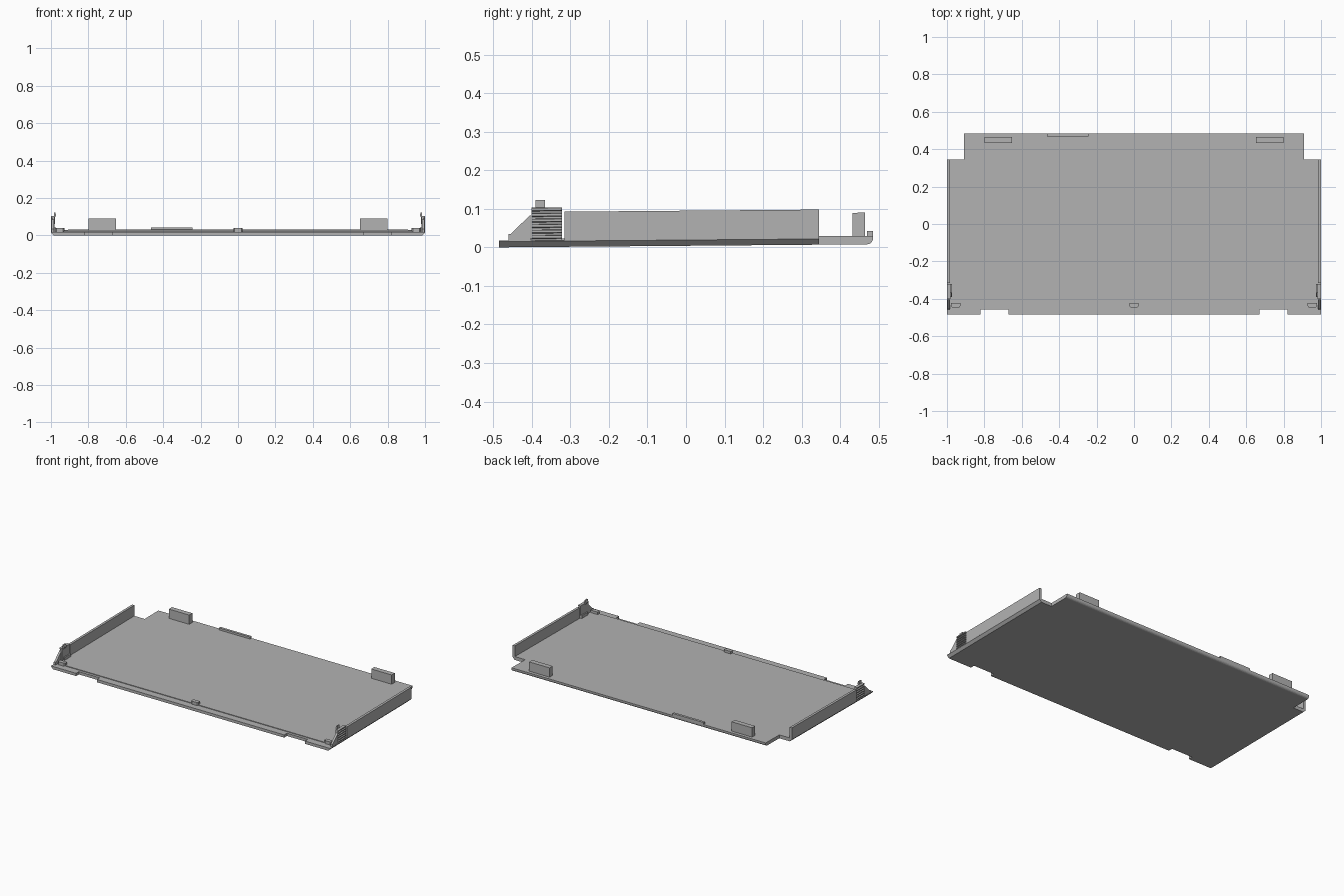
import bpy
import bmesh
from mathutils import Vector

cube = bpy.data.objects.get("Cube")
if cube:
    bpy.data.objects.remove(cube, do_unlink=True)

grey = bpy.data.materials.new("plain grey")
grey.use_nodes = True
colour = (0.45, 0.45, 0.45, 1)
grey.diffuse_color = colour
grey.node_tree.nodes["Principled BSDF"].inputs["Base Color"].default_value = colour

HALF_DEPTH = 0.485
RISE = 0.008  # the whole tray climbs slightly towards the back


def finish(bm, name, mirror):
    """Tilt the part, turn it into an object and mirror it if asked."""
    for v in bm.verts:
        v.co.z += RISE * (v.co.y + HALF_DEPTH) / (2 * HALF_DEPTH)
    bmesh.ops.recalc_face_normals(bm, faces=bm.faces)
    mesh = bpy.data.meshes.new(name)
    bm.to_mesh(mesh)
    bm.free()
    mesh.materials.append(grey)
    obj = bpy.data.objects.new(name, mesh)
    bpy.context.collection.objects.link(obj)
    if mirror:
        obj.modifiers.new("Mirror", "MIRROR").use_axis[0] = True
    return obj


def prism(points, axis, lo, hi):
    """Extrude a 2D profile along an axis, from lo to hi."""
    place = {"x": lambda a, b, t: (t, a, b),
             "y": lambda a, b, t: (a, t, b),
             "z": lambda a, b, t: (a, b, t)}[axis]
    bm = bmesh.new()
    face = bm.faces.new([bm.verts.new(place(a, b, lo)) for a, b in points])
    new = bmesh.ops.extrude_face_region(bm, geom=[face])["geom"]
    shift = Vector(place(0, 0, hi - lo))
    bmesh.ops.translate(bm, vec=shift, verts=[g for g in new if isinstance(g, bmesh.types.BMVert)])
    return bm


def box(name, x, y, z, mirror=False):
    outline = [(x[0], y[0]), (x[1], y[0]), (x[1], y[1]), (x[0], y[1])]
    return finish(prism(outline, "z", *z), name, mirror)


def symmetric(right_half):
    return right_half + [(-x, y) for x, y in reversed(right_half)]


# Base tray with front notches, stepped rear corners and sloped lower edges
base = prism(symmetric([(0.67, -0.485), (0.67, -0.457), (0.82, -0.457), (0.82, -0.485),
                        (1, -0.485), (1, 0.345), (0.91, 0.345), (0.91, 0.485)]), "z", 0, 0.018)


def bevel_bottom(test, offset, segments):
    edges = [e for e in base.edges if all(v.co.z < 0.001 and test(v.co) for v in e.verts)]
    bmesh.ops.bevel(base, geom=edges, offset=offset, segments=segments, profile=0.5, affect="EDGES")


bevel_bottom(lambda c: abs(c.x) > 0.999, 0.015, 1)
bevel_bottom(lambda c: c.y > 0.484, 0.015, 4)
finish(base, "base_tray", False)

# Raised floor behind the lower front flange
floor = symmetric([(0.984, -0.44), (0.984, 0.345), (0.91, 0.345), (0.91, 0.485)])
finish(prism(floor, "z", 0.017, 0.022), "raised_floor", False)

# Side walls
box("side_wall", (0.984, 1), (-0.315, 0.345), (0.016, 0.091), True)

# Sloped gussets at the front corners
gusset = [(-0.46, 0.016), (-0.403, 0.016), (-0.403, 0.084), (-0.455, 0.034), (-0.46, 0.034)]
finish(prism(gusset, "x", 0.984, 0.998), "front_gusset", True)

# Ribbed grips: a sawtooth profile run along the side
RIBS, LOW, HIGH = 6, 0.016, 0.102
step = (HIGH - LOW) / RIBS
grip = [(0.98, HIGH), (0.98, LOW)]
for i in range(RIBS):
    z = LOW + i * step
    grip += [(0.991, z), (0.991, z + step * 0.35), (1, z + step * 0.5), (1, z + step * 0.95)]
grip.append((0.991, HIGH))
finish(prism(grip, "y", -0.4, -0.322), "ribbed_grip", True)

# Latch hooks standing inside the grips
hook = [(0.984, 0.06), (0.984, 0.122), (0.977, 0.122), (0.972, 0.105), (0.979, 0.095), (0.979, 0.06)]
finish(prism(hook, "y", -0.39, -0.365), "latch_hook", True)
box("latch_support", (0.972, 0.982), (-0.385, -0.322), (0.02, 0.04), True)


# Tapered locating tabs along the front step
def tab(name, x, mirror):
    shape = [(x - 0.018, -0.447), (x + 0.018, -0.447), (x + 0.025, -0.438),
             (x + 0.025, -0.422), (x - 0.025, -0.422), (x - 0.025, -0.438)]
    finish(prism(shape, "z", 0.017, 0.038), name, mirror)


tab("centre_tab", 0, False)
tab("corner_tab", 0.953, True)

# Rear posts and the small rear lip
box("rear_post", (0.652, 0.798), (0.432, 0.464), (0.018, 0.082), True)
box("rear_lip", (-0.465, -0.243), (0.469, 0.485), (0.018, 0.035))
